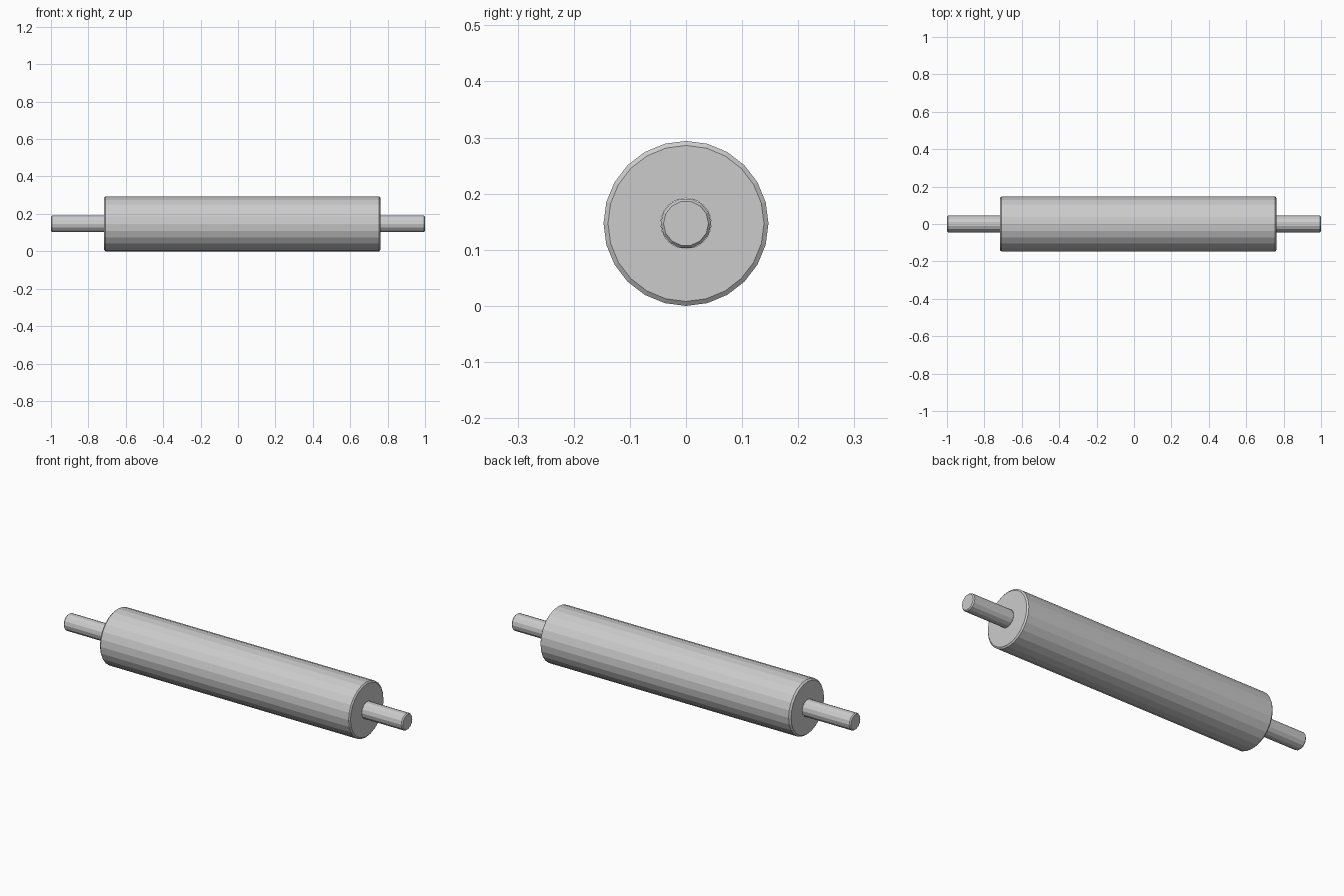
import bpy, bmesh
from math import cos, sin, tau

if "Cube" in bpy.data.objects:
    bpy.data.objects.remove(bpy.data.objects["Cube"])

AXIS_Z = 0.147


def lathe(name, profile, sides):
    """Revolve (x, radius) points around the roller axis; radius 0 closes an end."""
    bm = bmesh.new()
    rings = []
    for x, r in profile:
        if r == 0:
            rings.append([bm.verts.new((x, 0, AXIS_Z))] * sides)
        else:
            rings.append([bm.verts.new((x, r * cos(tau * i / sides),
                                        AXIS_Z + r * sin(tau * i / sides)))
                          for i in range(sides)])
    for a, b in zip(rings, rings[1:]):
        for i in range(sides):
            j = (i + 1) % sides
            bm.faces.new(list(dict.fromkeys((a[i], a[j], b[j], b[i]))))
    bmesh.ops.recalc_face_normals(bm, faces=bm.faces)
    mesh = bpy.data.meshes.new(name)
    bm.to_mesh(mesh)
    bm.free()
    obj = bpy.data.objects.new(name, mesh)
    bpy.context.collection.objects.link(obj)
    return obj


# Roller drum with slightly eased rims and open centres for the axle
lathe("roller_drum", [(-0.717, 0.045), (-0.717, 0.139), (-0.708, 0.147),
                      (0.755, 0.147), (0.761, 0.139), (0.761, 0.045)], 24)

# Axle stubs, rims eased at the outer ends
for name, inner, side in (("left_axle", -0.717, -1), ("right_axle", 0.761, 1)):
    axle = lathe(name, [(inner, 0.045), (side * 0.994, 0.045),
                        (side, 0.040), (side, 0)], 14)
    if side < 0:
        # Stubs are closed only on the outside, so keep normals outward
        bm = bmesh.new()
        bm.from_mesh(axle.data)
        for f in bm.faces:
            c = f.calc_center_median()
            out = (c.y, c.z - AXIS_Z)
            d = f.normal.y * out[0] + f.normal.z * out[1]
            if d < -1e-5 or f.normal.x > 0.5:
                f.normal_flip()
        bm.to_mesh(axle.data)
        bm.free()
